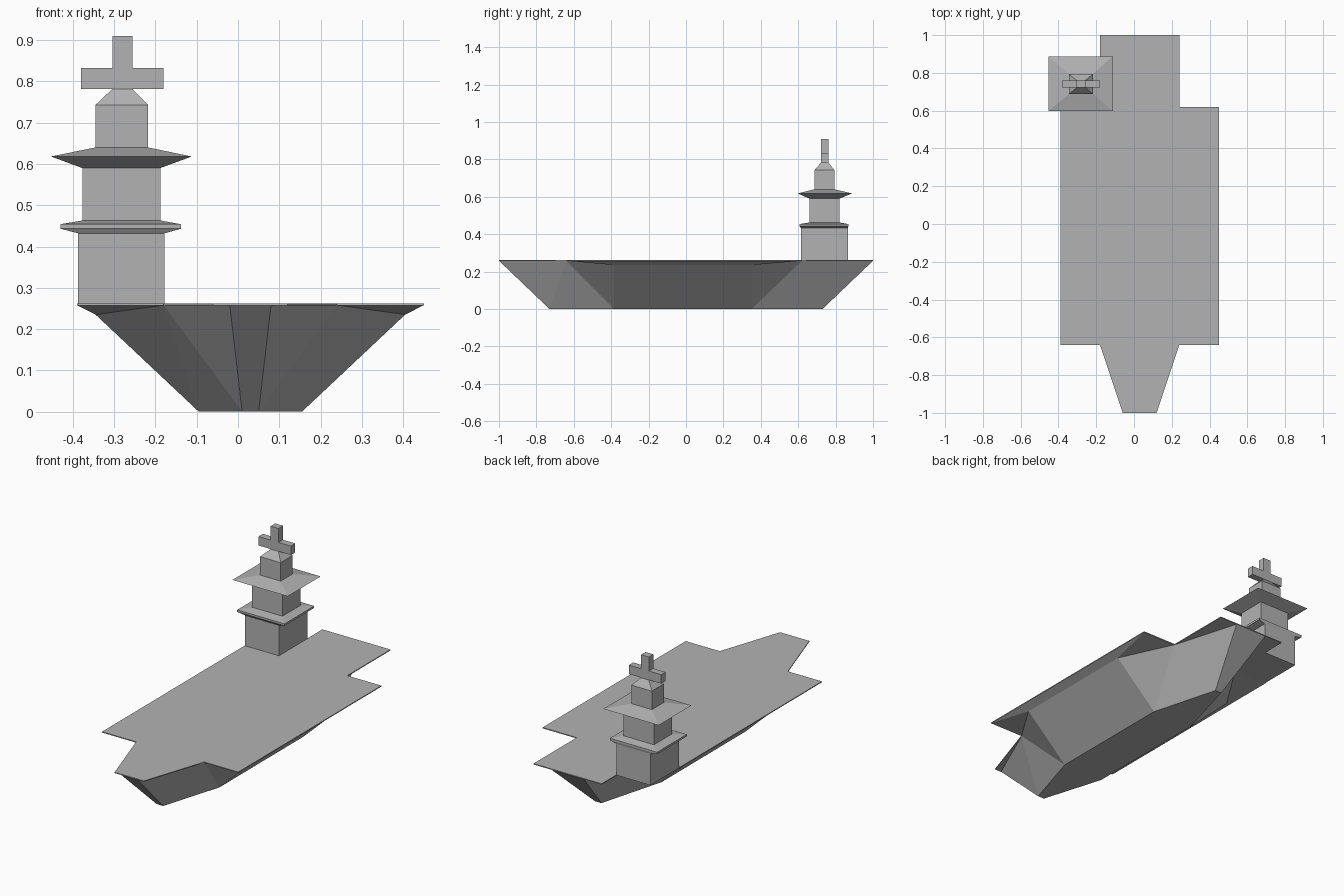
import bpy
import bmesh

cube = bpy.data.objects.get("Cube")
if cube:
    bpy.data.objects.remove(cube, do_unlink=True)

grey = bpy.data.materials.new("ship_grey")
grey.use_nodes = True
colour = (0.45, 0.45, 0.45, 1)
grey.diffuse_color = colour
grey.node_tree.nodes["Principled BSDF"].inputs["Base Color"].default_value = colour

CENTRE = 0.03      # ship's centreline
DECK = 0.262       # flight deck height
EDGE = 0.258       # top of the hull, just inside the deck plate


def finish(bm, name):
    bmesh.ops.recalc_face_normals(bm, faces=bm.faces)
    mesh = bpy.data.meshes.new(name)
    bm.to_mesh(mesh)
    bm.free()
    mesh.materials.append(grey)
    obj = bpy.data.objects.new(name, mesh)
    bpy.context.collection.objects.link(obj)
    return obj


def loft(name, rings):
    """Stack of rectangles (x0, x1, y0, y1, z) joined and capped."""
    bm = bmesh.new()
    loops = [[bm.verts.new(p) for p in
              ((x0, y0, z), (x1, y0, z), (x1, y1, z), (x0, y1, z))]
             for x0, x1, y0, y1, z in rings]
    for low, high in zip(loops, loops[1:]):
        for i in range(4):
            j = (i + 1) % 4
            bm.faces.new((low[i], low[j], high[j], high[i]))
    bm.faces.new(loops[0])
    bm.faces.new(loops[-1])
    return finish(bm, name)


# Flight deck: mirrored half outline, as a thin plate
half = [(0.09, -1), (0.21, -0.64), (0.42, -0.64),
        (0.42, 0.62), (0.21, 0.62), (0.21, 1)]
outline = half + [(-x, y) for x, y in reversed(half)]
bm = bmesh.new()
top = bm.faces.new([bm.verts.new((CENTRE + x, y, DECK)) for x, y in outline])
ext = bmesh.ops.extrude_face_region(bm, geom=[top], use_keep_orig=True)
for v in ext["geom"]:
    if isinstance(v, bmesh.types.BMVert):
        v.co.z -= 0.005
finish(bm, "flight_deck")

# Hull: half the key points, mirrored across the centreline
points = {
    "bow_top": (0.05, -1, EDGE), "bow_keel": (0.02, -0.73, 0),
    "bow_notch": (0.21, -0.64, EDGE), "bow_corner": (0.42, -0.64, EDGE),
    "bow_shoulder": (0.375, -0.385, 0.235), "bow_bilge": (0.125, -0.385, 0),
    "stern_top": (0.1, 1, EDGE), "stern_keel": (0.02, 0.73, 0),
    "stern_notch": (0.21, 0.62, EDGE), "stern_corner": (0.42, 0.62, EDGE),
    "stern_shoulder": (0.375, 0.35, 0.235), "stern_bilge": (0.125, 0.35, 0),
}
bm = bmesh.new()
sides = [{k: bm.verts.new((CENTRE + s * x, y, z))
          for k, (x, y, z) in points.items()} for s in (1, -1)]
left, right = sides
for side in sides:
    # Long side panel and the flare under the deck edge
    for low, high in (("bilge", "shoulder"), ("shoulder", "corner")):
        bm.faces.new([side[k] for k in ("bow_" + low, "stern_" + low,
                                        "stern_" + high, "bow_" + high)])
    # Tapering panels at each end
    for end in ("bow_", "stern_"):
        for tri in (("corner", "notch", "shoulder"),
                    ("shoulder", "notch", "bilge"),
                    ("notch", "keel", "bilge"),
                    ("notch", "top", "keel")):
            bm.faces.new([side[end + k] for k in tri])
for end in ("bow_", "stern_"):
    bm.faces.new((left[end + "top"], right[end + "top"],
                  right[end + "keel"], left[end + "keel"]))
for ring in (("bow_keel", "bow_bilge", "stern_bilge", "stern_keel"),
             ("bow_top", "bow_notch", "bow_corner",
              "stern_corner", "stern_notch", "stern_top")):
    bm.faces.new([left[k] for k in ring] + [right[k] for k in reversed(ring)])
finish(bm, "hull")

# Island tower beside the stern
loft("tower_base", [
    (-0.387, -0.178, 0.615, 0.865, 0.257),
    (-0.387, -0.178, 0.615, 0.865, 0.432),
    (-0.43, -0.138, 0.607, 0.868, 0.443),
    (-0.43, -0.138, 0.607, 0.868, 0.454),
    (-0.377, -0.188, 0.66, 0.82, 0.463)])
loft("tower_upper", [
    (-0.377, -0.188, 0.66, 0.82, 0.46),
    (-0.377, -0.188, 0.66, 0.82, 0.59),
    (-0.453, -0.112, 0.598, 0.888, 0.618),
    (-0.345, -0.218, 0.687, 0.793, 0.64),
    (-0.345, -0.218, 0.687, 0.793, 0.743),
    (-0.304, -0.256, 0.722, 0.762, 0.782)])

# Mast with its cross arm
mast = (-0.304, -0.256, 0.722, 0.762)
arm = (-0.38, -0.18, 0.723, 0.761)
loft("mast", [mast + (0.78,), mast + (0.91,)])
loft("mast_arm", [arm + (0.782,), arm + (0.832,)])
